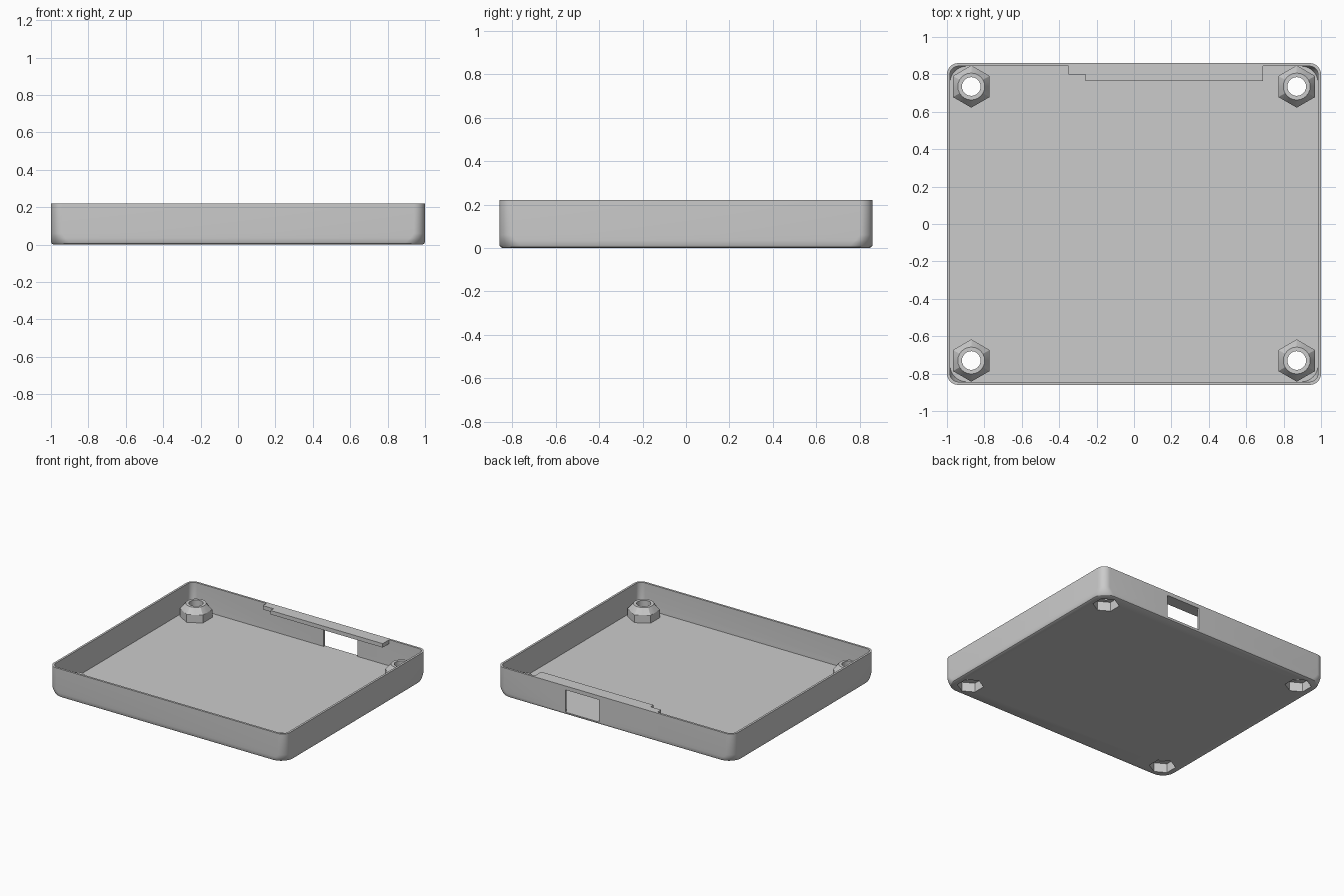
import bpy, bmesh, math

cube = bpy.data.objects.get("Cube")
if cube:
    bpy.data.objects.remove(cube, do_unlink=True)

HALF_X, HALF_Y, HEIGHT = 1.0, 0.86, 0.22
WALL, FLOOR = 0.016, 0.02

grey = bpy.data.materials.new("plain grey")
grey.use_nodes = True
colour = (0.6, 0.6, 0.6, 1)
grey.diffuse_color = colour
grey.node_tree.nodes["Principled BSDF"].inputs["Base Color"].default_value = colour


def loft(name, rings, close_loop=False):
    """Skin equal-length rings; cap the ends or join last ring to first."""
    bm = bmesh.new()
    loops = [[bm.verts.new(p) for p in ring] for ring in rings]
    pairs = list(zip(loops, loops[1:]))
    if close_loop:
        pairs.append((loops[-1], loops[0]))
    else:
        bm.faces.new(loops[0][::-1])
        bm.faces.new(loops[-1])
    for a, b in pairs:
        for i in range(len(a)):
            j = (i + 1) % len(a)
            bm.faces.new((a[i], a[j], b[j], b[i]))
    bmesh.ops.recalc_face_normals(bm, faces=bm.faces)
    mesh = bpy.data.meshes.new(name)
    bm.to_mesh(mesh)
    bm.free()
    mesh.materials.append(grey)
    obj = bpy.data.objects.new(name, mesh)
    bpy.context.collection.objects.link(obj)
    return obj


def smooth(obj, degrees=30):
    bpy.ops.object.select_all(action="DESELECT")
    obj.select_set(True)
    bpy.context.view_layer.objects.active = obj
    bpy.ops.object.shade_smooth_by_angle(angle=math.radians(degrees))


def rounded_rect(z, inset, radius, steps=8):
    ring = []
    for k, (sx, sy) in enumerate(((1, 1), (-1, 1), (-1, -1), (1, -1))):
        cx = sx * (HALF_X - inset - radius)
        cy = sy * (HALF_Y - inset - radius)
        for i in range(steps + 1):
            a = math.pi / 2 * (k + i / steps)
            ring.append((cx + radius * math.cos(a), cy + radius * math.sin(a), z))
    return ring


def circle(cx, cy, z, r, n=24):
    return [(cx + r * math.cos(math.tau * i / n + math.pi / 6),
             cy + r * math.sin(math.tau * i / n + math.pi / 6), z) for i in range(n)]


def hexagon(cx, cy, z, r, n=24):
    """Hexagon with points toward +y and -y, sampled to match circle()."""
    ring = []
    for i in range(n):
        a = math.tau * i / n
        d = r * math.cos(math.pi / 6) / math.cos(a % (math.pi / 3) - math.pi / 6)
        ring.append((cx + d * math.cos(a + math.pi / 6), cy + d * math.sin(a + math.pi / 6), z))
    return ring


def cut(target, cutter):
    """Subtract the cutter, then remove it."""
    cutter.hide_render = True
    mod = target.modifiers.new("cut", "BOOLEAN")
    mod.operation, mod.solver, mod.object = "DIFFERENCE", "EXACT", cutter
    bpy.context.view_layer.objects.active = target
    bpy.ops.object.modifier_apply(modifier=mod.name)
    bpy.data.objects.remove(cutter, do_unlink=True)


def prism(name, outline, z0, z1):
    return loft(name, [[(x, y, z) for x, y in outline] for z in (z0, z1)])


# Tray: outer skin upward, over the rim, inner skin down to the floor
outer = [(0, 0.014, 0.1), (0.005, 0.005, 0.1), (0.014, 0, 0.1),
         (0.035, 0, 0.078), (0.06, 0, 0.06), (HEIGHT, 0, 0.06)]
inner = [(HEIGHT, WALL, 0.045), (0.07, WALL, 0.045), (0.045, WALL, 0.065), (FLOOR, WALL, 0.09)]
tray = loft("tray", [rounded_rect(*r) for r in outer + inner])

# Opening through the back wall
cut(tray, prism("opening_cutter", [(0.135, 0.8), (0.42, 0.8), (0.42, 0.9), (0.135, 0.9)], FLOOR, 0.19))

# Four hollow hex standoffs with pockets open underneath
POCKET, BODY = 0.092, 0.113
for side, x in (("left", 0.87), ("right", -0.87)):
    for end, y in (("front", -0.73), ("back", 0.735)):
        cut(tray, loft("pocket_cutter", [hexagon(x, y, z, POCKET) for z in (-0.05, 0.05)]))
        post = loft(f"{end}_{side}_standoff", [
            hexagon(x, y, 0.012, POCKET), hexagon(x, y, 0.07, POCKET),
            circle(x, y, 0.07, 0.05), circle(x, y, 0.125, 0.05),
            circle(x, y, 0.125, 0.072), hexagon(x, y, 0.08, BODY),
            hexagon(x, y, 0.012, BODY)], close_loop=True)
        smooth(post, 20)
smooth(tray)

# Stepped ledge under the back rim
back = HALF_Y - WALL + 0.002
prism("back_ledge", [(-0.35, back), (-0.35, 0.8), (-0.26, 0.8), (-0.26, 0.765),
                     (0.69, 0.765), (0.69, back)], 0.19, HEIGHT)
